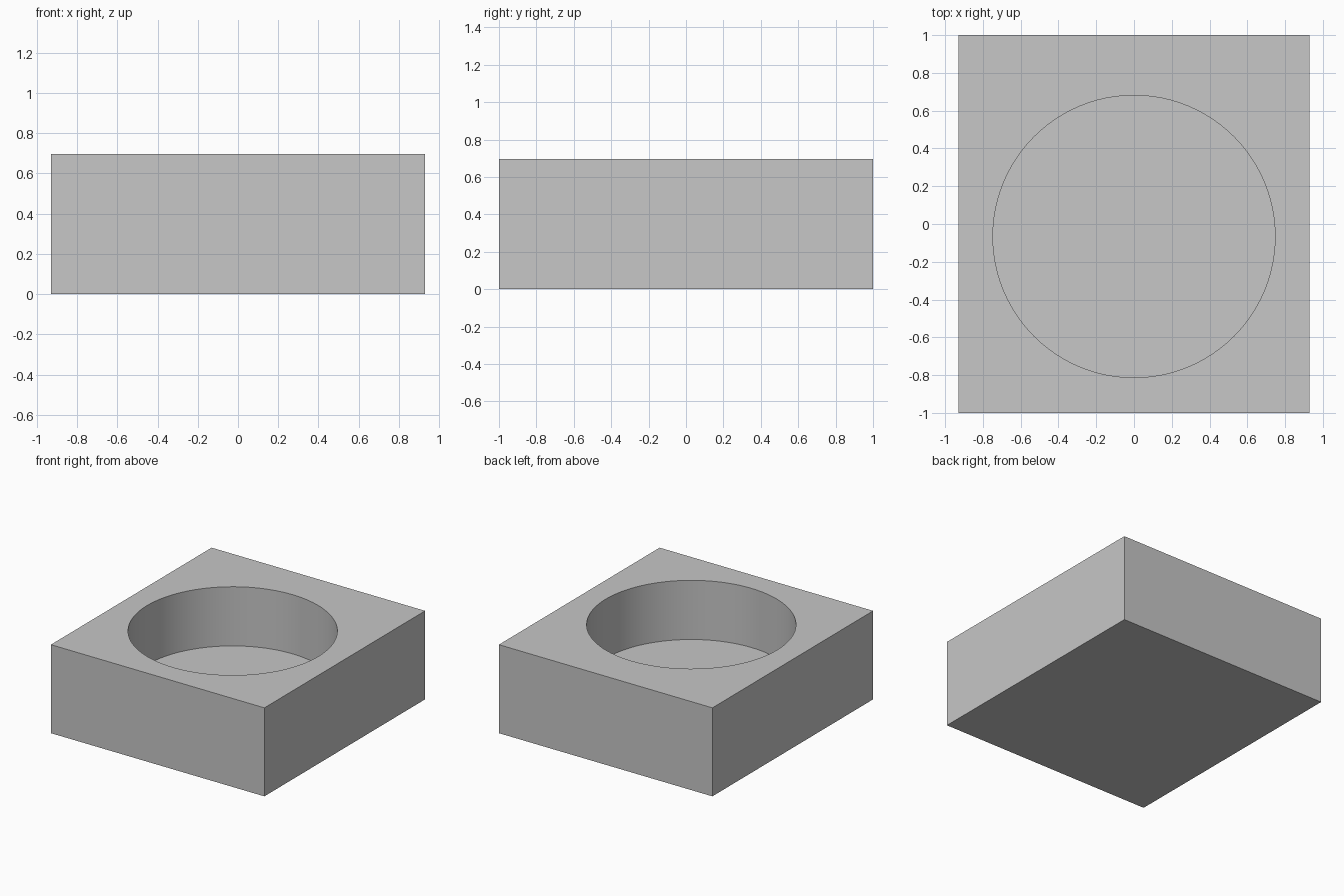
import bpy
import math

default = bpy.data.objects.get("Cube")
if default:
    bpy.data.objects.remove(default, do_unlink=True)

WIDTH, DEPTH, HEIGHT = 1.86, 2.0, 0.697
RADIUS, FLOOR, CENTRE_Y = 0.747, 0.231, -0.066

# Single grey material
grey = bpy.data.materials.new("plain_grey")
grey.use_nodes = True
colour = (0.57, 0.57, 0.57, 1.0)
grey.diffuse_color = colour
grey.node_tree.nodes["Principled BSDF"].inputs["Base Color"].default_value = colour

# Round pocket cutter, reaching above the top face
cut_height = HEIGHT - FLOOR + 0.2
bpy.ops.mesh.primitive_cylinder_add(
    vertices=96, radius=RADIUS, depth=cut_height,
    location=(0, CENTRE_Y, FLOOR + cut_height / 2))
cutter = bpy.context.object
cutter.name = "pocket_cutter"
cutter.hide_render = True
cutter.data.materials.append(grey)

# Rectangular block
bpy.ops.mesh.primitive_cube_add(size=1, location=(0, 0, HEIGHT / 2))
block = bpy.context.object
block.name = "block_with_round_pocket"
block.scale = (WIDTH, DEPTH, HEIGHT)
bpy.ops.object.transform_apply(location=True, rotation=False, scale=True)
block.data.materials.append(grey)

# Cut the pocket, then drop the cutter
pocket = block.modifiers.new("pocket", 'BOOLEAN')
pocket.operation = 'DIFFERENCE'
pocket.solver = 'EXACT'
pocket.object = cutter
bpy.ops.object.modifier_apply(modifier=pocket.name)
bpy.data.objects.remove(cutter, do_unlink=True)

# Smooth pocket wall, sharp rims and corners
bpy.ops.object.shade_smooth_by_angle(angle=math.radians(30))
